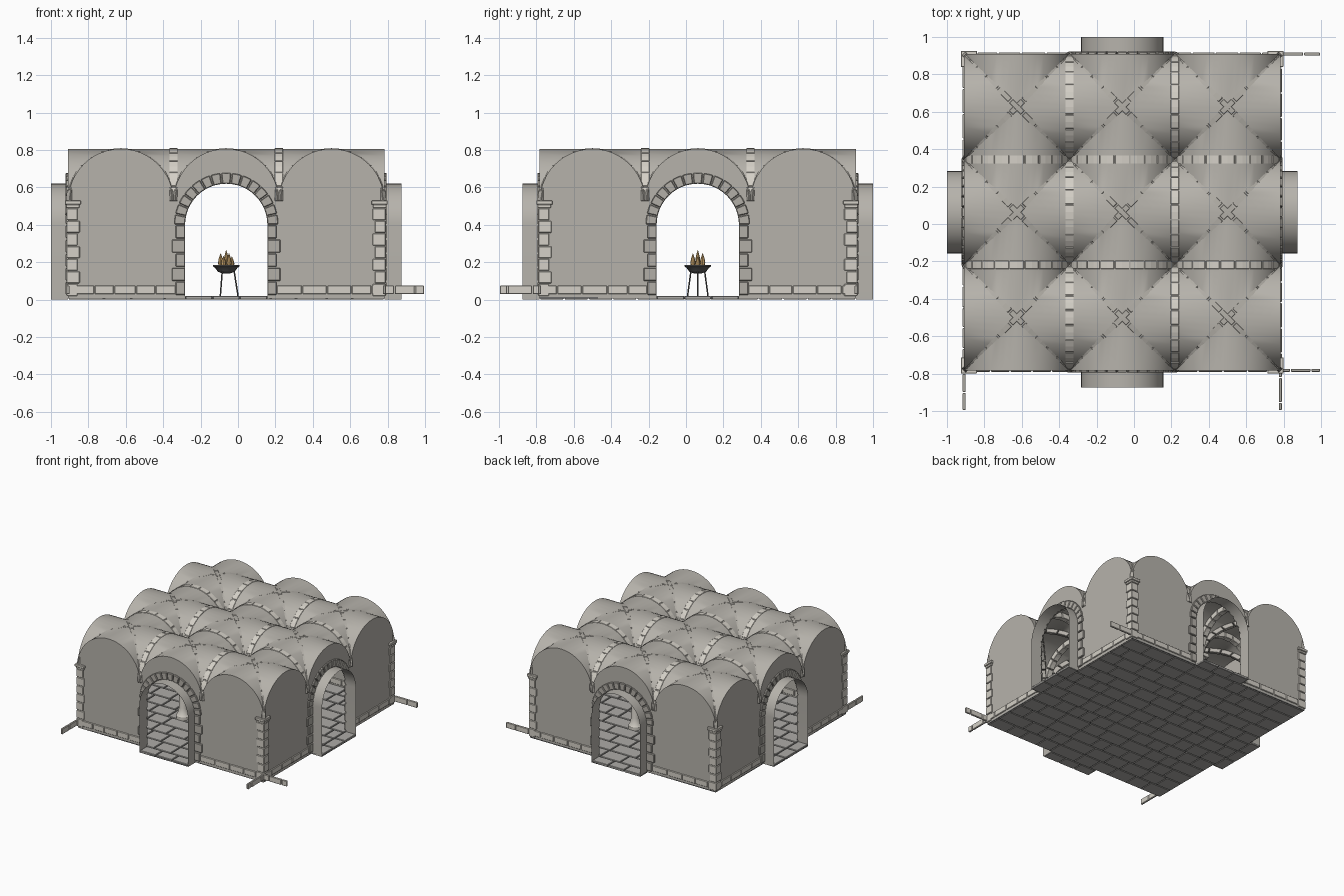
import bpy, bmesh, math, random
from math import sin, cos, pi
from mathutils import Matrix, Vector

if "Cube" in bpy.data.objects:
    bpy.data.objects.remove(bpy.data.objects["Cube"])

random.seed(4)
H = 0.845                 # half size of the square room
R = H / 3                 # vault radius, half a bay
SPRING = 0.525            # springing height of the vaults
DOOR_R, DOOR_Z = 0.22, 0.40
TUNNEL = 0.092
CENTRE = Matrix.Translation((-0.063, 0.063, 0))
SIDES = [CENTRE @ Matrix.Rotation(k * pi / 2, 4, 'Z') for k in range(4)]
BAYS = [(i * 2 * R, j * 2 * R) for i in (-1, 0, 1) for j in (-1, 0, 1)]


def material(name, rgb):
    m = bpy.data.materials.new(name)
    m.diffuse_color = (*rgb, 1)
    m.use_nodes = True
    m.node_tree.nodes["Principled BSDF"].inputs["Base Color"].default_value = m.diffuse_color
    return m


PLASTER = material("plaster", (0.47, 0.45, 0.41))
STONE = material("light_stone", (0.66, 0.63, 0.57))
TRIM = material("door_stone", (0.45, 0.43, 0.39))
TILE = material("floor_stone", (0.42, 0.41, 0.39))
GROUT = material("grout", (0.15, 0.15, 0.15))
IRON = material("iron", (0.10, 0.10, 0.10))
FLAME = material("flame", (0.60, 0.38, 0.15))


def finish(name, bm, mat, bevel=0, smooth=False):
    bmesh.ops.remove_doubles(bm, verts=bm.verts, dist=1e-5)
    bmesh.ops.recalc_face_normals(bm, faces=bm.faces)
    me = bpy.data.meshes.new(name)
    bm.to_mesh(me)
    bm.free()
    me.materials.append(mat)
    ob = bpy.data.objects.new(name, me)
    bpy.context.collection.objects.link(ob)
    if bevel:
        mod = ob.modifiers.new("bevel", 'BEVEL')
        mod.width, mod.segments = bevel, 1
    if smooth:
        bpy.ops.object.select_all(action='DESELECT')
        ob.select_set(True)
        bpy.context.view_layer.objects.active = ob
        bpy.ops.object.shade_smooth_by_angle(angle=math.radians(30))
    return ob


def face(bm, M, pts):
    return bm.faces.new([bm.verts.new(M @ Vector(p)) for p in pts])


def box(bm, M, lo, hi):
    size = [b - a for a, b in zip(lo, hi)]
    mid = [(a + b) / 2 for a, b in zip(lo, hi)]
    bmesh.ops.create_cube(bm, size=1, matrix=M @ Matrix.Translation(mid) @ Matrix.Diagonal((*size, 1)))


def arch(bm, M, r_in, r_out, depth, stones, stretch=1, gap=0.006, seg=2):
    # row of wedge stones along a half circle in the local xz plane
    for s in range(stones):
        a0 = pi * s / stones + gap / r_out / 2
        a1 = pi * (s + 1) / stones - gap / r_out / 2
        rings = []
        for k in range(seg + 1):
            a = a0 + (a1 - a0) * k / seg
            rings.append([bm.verts.new(M @ Vector((r * cos(a) * stretch, d, r * sin(a))))
                          for r, d in ((r_in, -depth / 2), (r_out, -depth / 2),
                                       (r_out, depth / 2), (r_in, depth / 2))])
        for p, q in zip(rings, rings[1:]):
            for i in range(4):
                bm.faces.new((p[i], p[(i + 1) % 4], q[(i + 1) % 4], q[i]))
        bm.faces.new(rings[0])
        bm.faces.new(rings[-1][::-1])


def lathe(bm, M, profile, n=20):
    rings = [[bm.verts.new(M @ Vector((r * cos(2 * pi * i / n), r * sin(2 * pi * i / n), z)))
              for i in range(n)] for r, z in profile]
    for p, q in zip(rings, rings[1:]):
        for i in range(n):
            bm.faces.new((p[i], p[(i + 1) % n], q[(i + 1) % n], q[i]))
    bm.faces.new(rings[0][::-1])
    bm.faces.new(rings[-1])


def arc(cx, cz, r, n=24):
    return [(cx - r * cos(pi * i / n), cz + r * sin(pi * i / n)) for i in range(n + 1)]


# groin vaults: four barrel webs per bay
bm = bmesh.new()
for x, y in BAYS:
    for k in range(4):
        M = CENTRE @ Matrix.Translation((x, y, SPRING)) @ Matrix.Rotation(k * pi / 2, 4, 'Z')
        pts = arc(0, 0, R)
        for (xa, za), (xb, zb) in zip(pts, pts[1:]):
            loop = [(xa, abs(xa), za), (xb, abs(xb), zb), (xb, R, zb), (xa, R, za)]
            if abs(abs(xa) - R) < 1e-6:
                loop.pop(0)
            if abs(abs(xb) - R) < 1e-6:
                loop.pop(1)
            face(bm, M, loop)
finish("vault_webs", bm, PLASTER, smooth=True)

# walls with scalloped tops and arched openings
bm = bmesh.new()
for M in SIDES:
    door = [(-DOOR_R, 0.005)] + arc(0, DOOR_Z, DOOR_R) + [(DOOR_R, 0.005)]
    top = []
    for c in (-2 * R, 0, 2 * R):
        top += arc(c, SPRING, R)[(1 if top else 0):]
    outline = [(-H, 0.005)] + door + [(H, 0.005)] + top[::-1]
    face(bm, M, [(u, -H, z) for u, z in outline])
finish("walls", bm, PLASTER)

# short passages behind each opening
bm = bmesh.new()
for M in SIDES:
    path = [(-DOOR_R, 0)] + arc(0, DOOR_Z, DOOR_R) + [(DOOR_R, 0)]
    for (a, za), (b, zb) in zip(path, path[1:]):
        face(bm, M, [(a, -H, za), (b, -H, zb), (b, -H - TUNNEL, zb), (a, -H - TUNNEL, za)])
finish("door_passages", bm, PLASTER, smooth=True)

# transverse ribs between bays
bm = bmesh.new()
for x, y in BAYS:
    for k in range(2):
        if (x, y)[1 - k] < R:
            off = (x, y + R) if k == 0 else (x + R, y)
            M = CENTRE @ Matrix.Translation((*off, SPRING)) @ Matrix.Rotation(k * pi / 2, 4, 'Z')
            arch(bm, M, R - 0.04, R + 0.003, 0.045, 11)
finish("transverse_ribs", bm, STONE, 0.002)

# diagonal ribs under the groins
bm = bmesh.new()
for x, y in BAYS:
    for a in (pi / 4, -pi / 4):
        M = CENTRE @ Matrix.Translation((x, y, SPRING)) @ Matrix.Rotation(a, 4, 'Z')
        arch(bm, M, R - 0.03, R + 0.0025, 0.03, 13, stretch=math.sqrt(2))
finish("diagonal_ribs", bm, TRIM, 0.002)

# door surrounds: voussoirs and alternating jamb stones
bm = bmesh.new()
for M in SIDES:
    arch(bm, M @ Matrix.Translation((0, -H, DOOR_Z)), DOOR_R, 0.278, 0.026, 15)
    for s in (-1, 1):
        for i in range(5):
            u = sorted((s * DOOR_R, s * (0.29 if i % 2 else 0.27)))
            z = 0.022 + i * 0.0756
            box(bm, M, (u[0], -H - 0.013, z + 0.003), (u[1], -H + 0.013, z + 0.0726))
finish("door_surrounds", bm, TRIM, 0.004)

# corner piers with caps, and wall corbels
bm = bmesh.new()
for M in SIDES:
    o = -H - 0.008
    for i in range(7):
        w = (0.062, 0.05) if i % 2 else (0.05, 0.062)
        z = 0.02 + i * 0.0675
        box(bm, M, (o, o, z), (-H + w[0], -H + w[1], z + 0.063))
    box(bm, M, (o - 0.004, o - 0.004, 0.49), (-H + 0.06, -H + 0.06, 0.508))
    box(bm, M, (o - 0.010, o - 0.010, 0.508), (-H + 0.068, -H + 0.068, 0.53))
    for u in (-R, R):
        box(bm, M, (u - 0.03, -H, 0.49), (u + 0.03, -H + 0.045, 0.53))
finish("corner_piers", bm, STONE, 0.003)

# skirting stones, each run overshooting one corner
bm = bmesh.new()
for k, M in enumerate(SIDES):
    long_side = 1 if k in (0, 3) else -1
    for s in (-1, 1):
        a, end = 0.272, H + (0.218 if s == long_side else 0)
        while a < end - 0.02:
            b = min(a + random.uniform(0.10, 0.14), end)
            u = sorted((s * a, s * (b - 0.005)))
            box(bm, M, (u[0], -H - 0.008, 0.03), (u[1], -H + 0.008, 0.075))
            a = b
finish("skirting_stones", bm, STONE, 0.003)

# floor slabs in staggered rows, then slabs in the passages
bm = bmesh.new()
rows = 13
step = 2 * H / rows
for r in range(rows):
    a = -H
    while a < H - 1e-4:
        b = a + random.uniform(0.11, 0.24)
        if b > H - 0.06:
            b = H
        y = -H + r * step
        box(bm, CENTRE, (a + 0.004, y + 0.004, 0), (b - 0.004, y + step - 0.004, 0.02))
        a = b
for M in SIDES:
    for i in range(3):
        u = -DOOR_R + i * 2 * DOOR_R / 3
        box(bm, M, (u + 0.004, -H - TUNNEL, 0), (u + 2 * DOOR_R / 3 - 0.004, -H - 0.004, 0.02))
finish("floor_slabs", bm, TILE, 0.003)
bm = bmesh.new()
box(bm, CENTRE, (-H, -H, 0.005), (H, H, 0.013))
for M in SIDES:
    box(bm, M, (-DOOR_R, -H - TUNNEL, 0.005), (DOOR_R, -H, 0.013))
finish("floor_bed", bm, GROUT)

# four round columns carrying the inner vaults
bm = bmesh.new()
for x in (-R, R):
    for y in (-R, R):
        M = CENTRE @ Matrix.Translation((x, y, 0))
        lathe(bm, M, [(0.052, 0.015), (0.052, 0.045), (0.045, 0.055), (0.036, 0.085), (0.031, 0.11),
                      (0.030, 0.44), (0.036, 0.445), (0.036, 0.455), (0.031, 0.46), (0.05, 0.50)])
        box(bm, M, (-0.055, -0.055, 0.50), (0.055, 0.055, 0.53))
finish("columns", bm, STONE, smooth=True)

# brazier: bowl, three legs, flames
bm = bmesh.new()
lathe(bm, CENTRE, [(0.02, 0.14), (0.045, 0.15), (0.06, 0.17), (0.07, 0.177), (0.07, 0.185),
                   (0.058, 0.185), (0.04, 0.172)])
finish("brazier_bowl", bm, IRON, smooth=True)
bm = bmesh.new()
for i in range(3):
    a = 2 * pi * i / 3
    p = Vector((0.042 * cos(a), 0.042 * sin(a), 0.155))
    q = Vector((0.063 * cos(a), 0.063 * sin(a), 0.02))
    M = CENTRE @ Matrix.Translation((p + q) / 2) @ (p - q).to_track_quat('Z', 'Y').to_matrix().to_4x4()
    bmesh.ops.create_cone(bm, cap_ends=True, segments=8, radius1=0.004, radius2=0.004,
                          depth=(p - q).length, matrix=M)
finish("brazier_legs", bm, IRON, smooth=True)
bm = bmesh.new()
for i in range(7):
    a, d = 2 * pi * i / 6, (0.03 if i < 6 else 0)
    h = random.uniform(0.06, 0.08) if i < 6 else 0.095
    M = CENTRE @ Matrix.Translation((d * cos(a), d * sin(a), 0.17))
    lathe(bm, M, [(0.007, 0), (0.014, h * 0.35), (0.010, h * 0.65), (0.001, h)], 8)
finish("brazier_flames", bm, FLAME, smooth=True)
